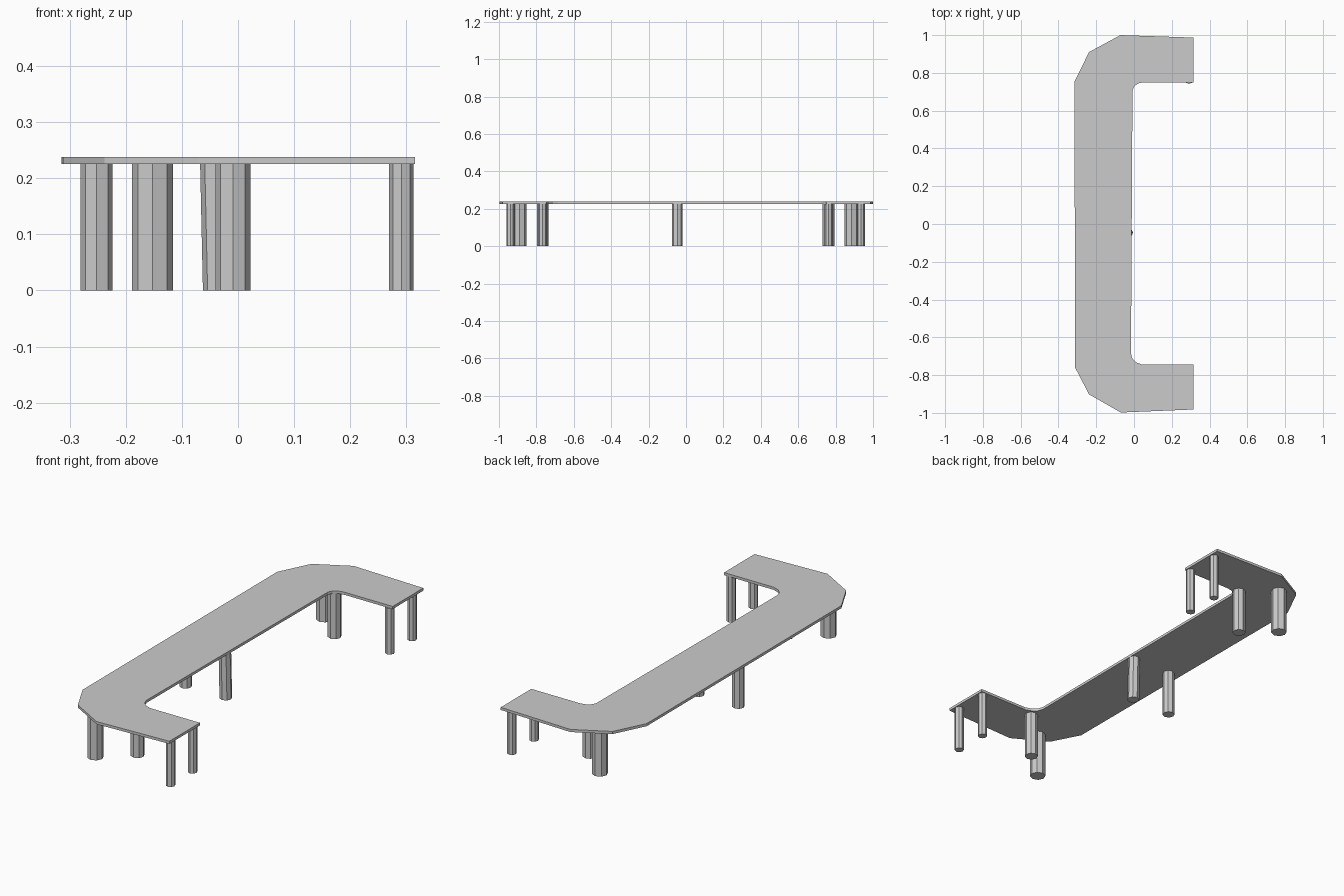
import bpy, bmesh
from math import pi, cos, sin

if "Cube" in bpy.data.objects:
    bpy.data.objects.remove(bpy.data.objects["Cube"])

Z_UNDER, Z_TOP = 0.225, 0.238


def prism(name, bottom, top):
    """Closed solid between two matching loops of points."""
    bm = bmesh.new()
    lo = [bm.verts.new(p) for p in bottom]
    hi = [bm.verts.new(p) for p in top]
    n = len(lo)
    bm.faces.new(lo[::-1])
    bm.faces.new(hi)
    for i in range(n):
        j = (i + 1) % n
        bm.faces.new((lo[i], lo[j], hi[j], hi[i]))
    bmesh.ops.recalc_face_normals(bm, faces=bm.faces)
    mesh = bpy.data.meshes.new(name)
    bm.to_mesh(mesh)
    bm.free()
    obj = bpy.data.objects.new(name, mesh)
    bpy.context.collection.objects.link(obj)
    return obj


def leg(name, x, y, r, lean=0.0):
    """Octagonal leg; lean shifts the top in x."""
    ring = [(r * cos(i * pi / 4), r * sin(i * pi / 4)) for i in range(8)]
    prism(name,
          [(x + a, y + b, 0) for a, b in ring],
          [(x + lean + a, y + b, Z_UNDER) for a, b in ring])


# C-shaped counter top with chamfered outer and rounded inner corners
outline = [
    (-0.315, 0.755), (-0.312, -0.76), (-0.238, -0.902), (-0.07, -0.998),
    (0.315, -0.982), (0.315, -0.745), (0.045, -0.745), (0.012, -0.733),
    (-0.009, -0.711), (-0.016, -0.685), (-0.008, 0.71), (0.003, 0.73),
    (0.022, 0.744), (0.05, 0.75), (0.315, 0.75), (0.315, 0.987),
    (-0.072, 1.0), (-0.238, 0.91),
]
prism("counter_top",
      [(x, y, Z_UNDER) for x, y in outline],
      [(x, y, Z_TOP) for x, y in outline])

# Legs repeated at both ends
for side, s in (("front", -1), ("back", 1)):
    off = -0.004 if s < 0 else 0.0
    leg(side + "_end_leg_outer", 0.291, s * 0.935 + off, 0.0215)
    leg(side + "_end_leg_inner", 0.291, s * 0.763 + off, 0.0215)
    leg(side + "_corner_leg_outer", -0.152, s * 0.885 + off, 0.0365)
    leg(side + "_corner_leg_inner", -0.009, s * 0.762 + off, 0.031)

# Middle pair, the inner one leaning slightly
leg("middle_leg_outer", -0.252, -0.046, 0.0285)
leg("middle_leg_inner", -0.034, -0.046, 0.0285, lean=-0.005)
